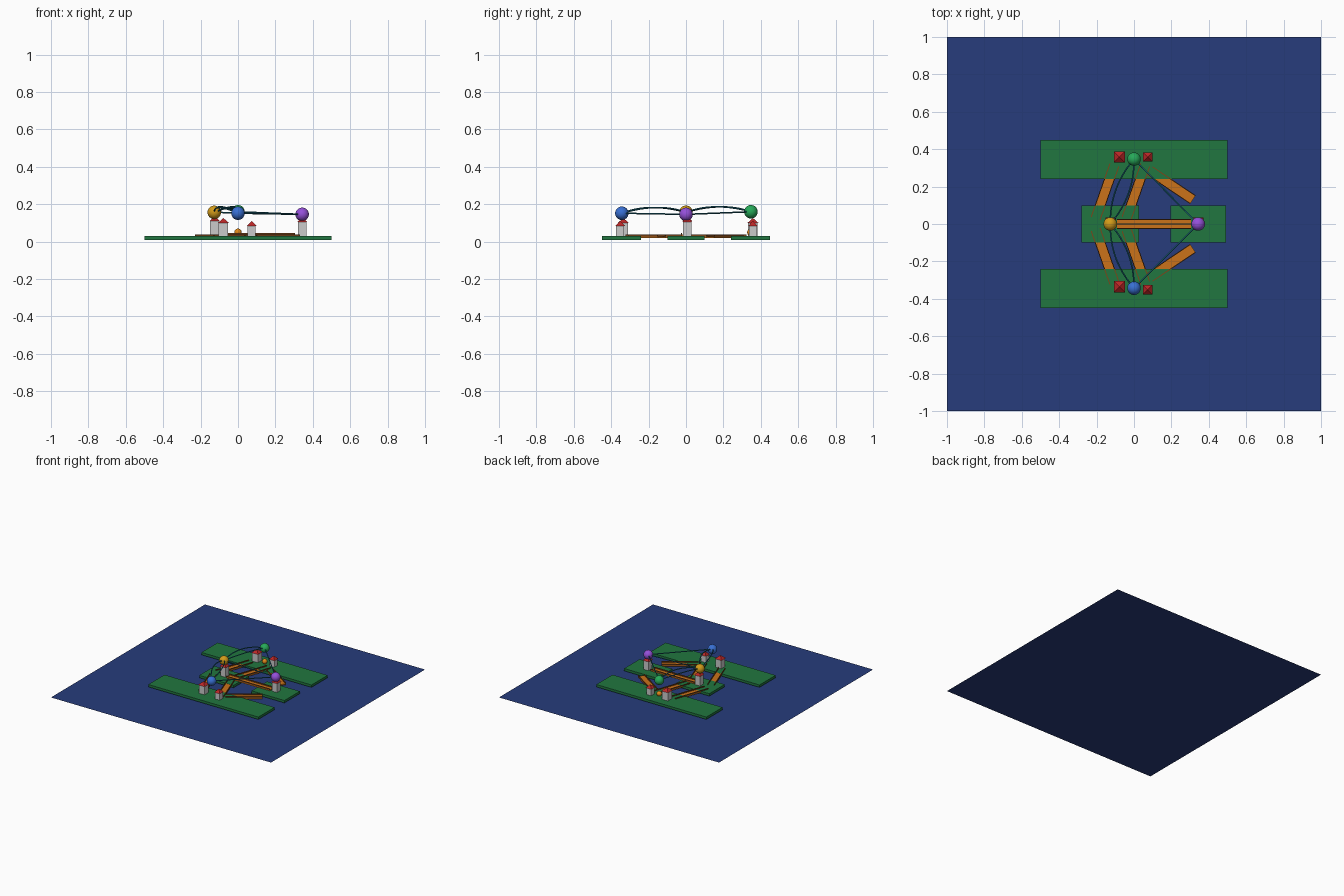
import bpy, math
from mathutils import Vector

if "Cube" in bpy.data.objects:
    bpy.data.objects.remove(bpy.data.objects["Cube"])


def paint(o, name, rgb):
    m = bpy.data.materials.get(name) or bpy.data.materials.new(name)
    m.diffuse_color = (*rgb, 1)
    m.use_nodes = True
    m.node_tree.nodes["Principled BSDF"].inputs["Base Color"].default_value = m.diffuse_color
    o.data.materials.append(m)


WATER, GREEN = (0.02, 0.045, 0.2), (0.015, 0.18, 0.05)
WOOD, DARK = (0.6, 0.17, 0.01), (0.2, 0.06, 0.01)
WALL, RED, TEAL = (0.6, 0.6, 0.6), (0.5, 0.02, 0.02), (0.01, 0.15, 0.22)


def box(name, c, size, mat, rgb, rot=0):
    bpy.ops.mesh.primitive_cube_add(size=1, location=c, rotation=(0, 0, rot))
    o = bpy.context.object
    o.name, o.scale = name, size
    paint(o, mat, rgb)
    return o


def bridge(name, a, b, z, width=0.05):
    # deck with a rail along each edge
    a, b = Vector(a), Vector(b)
    d, mid = b - a, (a + b) / 2
    ang, n = math.atan2(d.y, d.x), Vector((-d.y, d.x)).normalized()
    box(name + "_deck", (*mid, z), (d.length, width, 0.01), "wood", WOOD, ang)
    for s in (-1, 1):
        p = mid + n * s * width / 2
        box(name + "_rail", (*p, z + 0.009), (d.length, 0.005, 0.01), "rail", DARK, ang)


def house(name, x, y, w, h):
    box(name + "_walls", (x, y, 0.03 + h / 2), (w * 0.85, w * 0.85, h), "wall", WALL)
    bpy.ops.mesh.primitive_cone_add(vertices=4, radius1=w * 0.707, depth=0.026,
                                    location=(x, y, 0.043 + h), rotation=(0, 0, math.pi / 4))
    o = bpy.context.object
    o.name = name + "_roof"
    paint(o, "roof", RED)


def ball(name, c, r, rgb):
    bpy.ops.mesh.primitive_uv_sphere_add(segments=32, ring_count=16, radius=r, location=c)
    o = bpy.context.object
    o.name = name
    bpy.ops.object.shade_smooth()
    paint(o, name, rgb)


def link(name, a, b, bulge=0, lift=0):
    # thin tube from node to node, optionally arched
    cu = bpy.data.curves.new(name, "CURVE")
    cu.dimensions, cu.bevel_depth, cu.bevel_resolution = "3D", 0.004, 2
    a, b = Vector(a), Vector(b)
    n = Vector((-(b - a).y, (b - a).x, 0)).normalized()
    k = 16 if lift else 1
    sp = cu.splines.new("POLY")
    sp.points.add(k)
    for i in range(k + 1):
        t = i / k
        p = a.lerp(b, t) + (n * bulge + Vector((0, 0, lift))) * 4 * t * (1 - t)
        sp.points[i].co = (*p, 1)
    o = bpy.data.objects.new(name, cu)
    bpy.context.collection.objects.link(o)
    paint(o, "link", TEAL)


# water sheet
bpy.ops.mesh.primitive_plane_add(size=2)
bpy.context.object.name = "water"
paint(bpy.context.object, "water", WATER)

# land slabs
for name, c, s in (("north_bank", (0, 0.345), (1, 0.21)), ("south_bank", (0, -0.345), (1, 0.21)),
                   ("west_island", (-0.127, 0), (0.31, 0.2)), ("east_island", (0.343, 0), (0.298, 0.2))):
    box(name, (*c, 0.02), (*s, 0.02), "land", GREEN)

# seven bridges
for s, side in ((1, "north"), (-1, "south")):
    bridge(side + "_outer_bridge", (-0.205, 0.03 * s), (-0.105, 0.315 * s), 0.024)
    bridge(side + "_inner_bridge", (-0.04, 0.03 * s), (0.06, 0.315 * s), 0.024)
    bridge(side + "_east_bridge", (0.085, 0.285 * s), (0.315, 0.13 * s), 0.024)
bridge("island_bridge", (-0.09, 0), (0.305, 0), 0.033, 0.046)

# houses
for i, h in enumerate(((-0.078, 0.358, 0.06, 0.07), (0.073, 0.358, 0.05, 0.055),
                       (-0.078, -0.335, 0.06, 0.07), (0.073, -0.352, 0.05, 0.055),
                       (-0.125, 0.006, 0.055, 0.08), (0.343, 0.006, 0.055, 0.075))):
    house(f"house_{i + 1}", *h)

# graph nodes with thin rings
N, S = (0, 0.347, 0.16), (0, -0.343, 0.152)
W, E = (-0.127, 0, 0.157), (0.343, 0, 0.146)
for name, c, rgb in (("green_node", N, (0.02, 0.4, 0.1)), ("blue_node", S, (0.04, 0.16, 0.65)),
                     ("yellow_node", W, (0.65, 0.33, 0.01)), ("purple_node", E, (0.3, 0.08, 0.7))):
    ball(name, c, 0.036, rgb)
ball("marker", (0, 0.347, 0.05), 0.02, (0.75, 0.25, 0.01))

# graph links
for s, node in ((1, N), (-1, S)):
    for b in (-0.035, 0.035):
        link("arched_link", node, W, b, 0.028)
    link("straight_link", node, E)
link("island_link", W, E)
